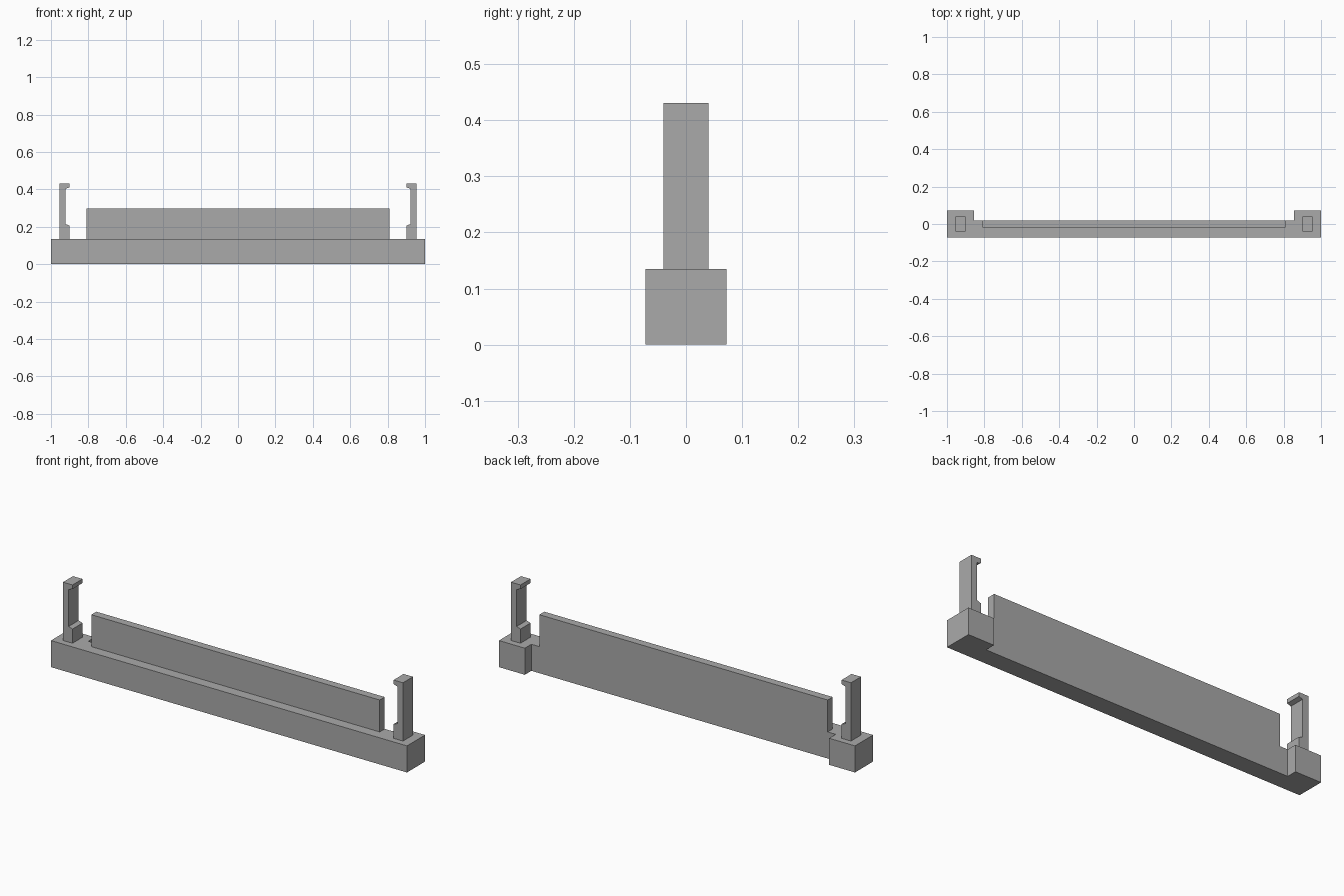
import bpy
import bmesh
from mathutils import Vector

cube = bpy.data.objects.get("Cube")
if cube:
    bpy.data.objects.remove(cube, do_unlink=True)

grey = bpy.data.materials.new("plain grey")
grey.use_nodes = True
grey.diffuse_color = (0.4, 0.4, 0.4, 1)
grey.node_tree.nodes["Principled BSDF"].inputs["Base Color"].default_value = grey.diffuse_color


def extrude(name, outline, direction):
    """Solid made by extruding a closed outline along a direction."""
    bm = bmesh.new()
    face = bm.faces.new([bm.verts.new(p) for p in outline])
    result = bmesh.ops.extrude_face_region(bm, geom=[face], use_keep_orig=True)
    moved = [v for v in result["geom"] if isinstance(v, bmesh.types.BMVert)]
    bmesh.ops.translate(bm, verts=moved, vec=Vector(direction))
    bmesh.ops.recalc_face_normals(bm, faces=bm.faces)
    mesh = bpy.data.meshes.new(name)
    bm.to_mesh(mesh)
    bm.free()
    mesh.materials.append(grey)
    obj = bpy.data.objects.new(name, mesh)
    bpy.context.collection.objects.link(obj)
    return obj


BASE_TOP = 0.135
DEPTH = 0.0725
PANEL_BACK = 0.02

# Base rail with a wide recess along its back, leaving a block at each end
half = [(1, -DEPTH), (1, DEPTH), (0.855, DEPTH), (0.855, PANEL_BACK)]
plan = half + [(-x, y) for x, y in reversed(half)]
extrude("base_rail", [(x, y, 0) for x, y in plan], (0, 0, BASE_TOP))

# Upright panel, flush with the recessed back of the base
panel = [(-0.81, BASE_TOP), (0.81, BASE_TOP), (0.81, 0.297), (-0.81, 0.297)]
extrude("upright_panel", [(x, -PANEL_BACK, z) for x, z in panel], (0, 2 * PANEL_BACK, 0))

# End clips: thick foot, thin stem and a small inward lip
clip = [(0.955, BASE_TOP), (0.955, 0.431), (0.902, 0.431), (0.902, 0.41),
        (0.923, 0.403), (0.923, 0.215), (0.902, 0.207), (0.902, BASE_TOP)]
for name, side in (("left_clip", 1), ("right_clip", -1)):
    extrude(name, [(side * x, -0.04, z) for x, z in clip], (0, 0.08, 0))
